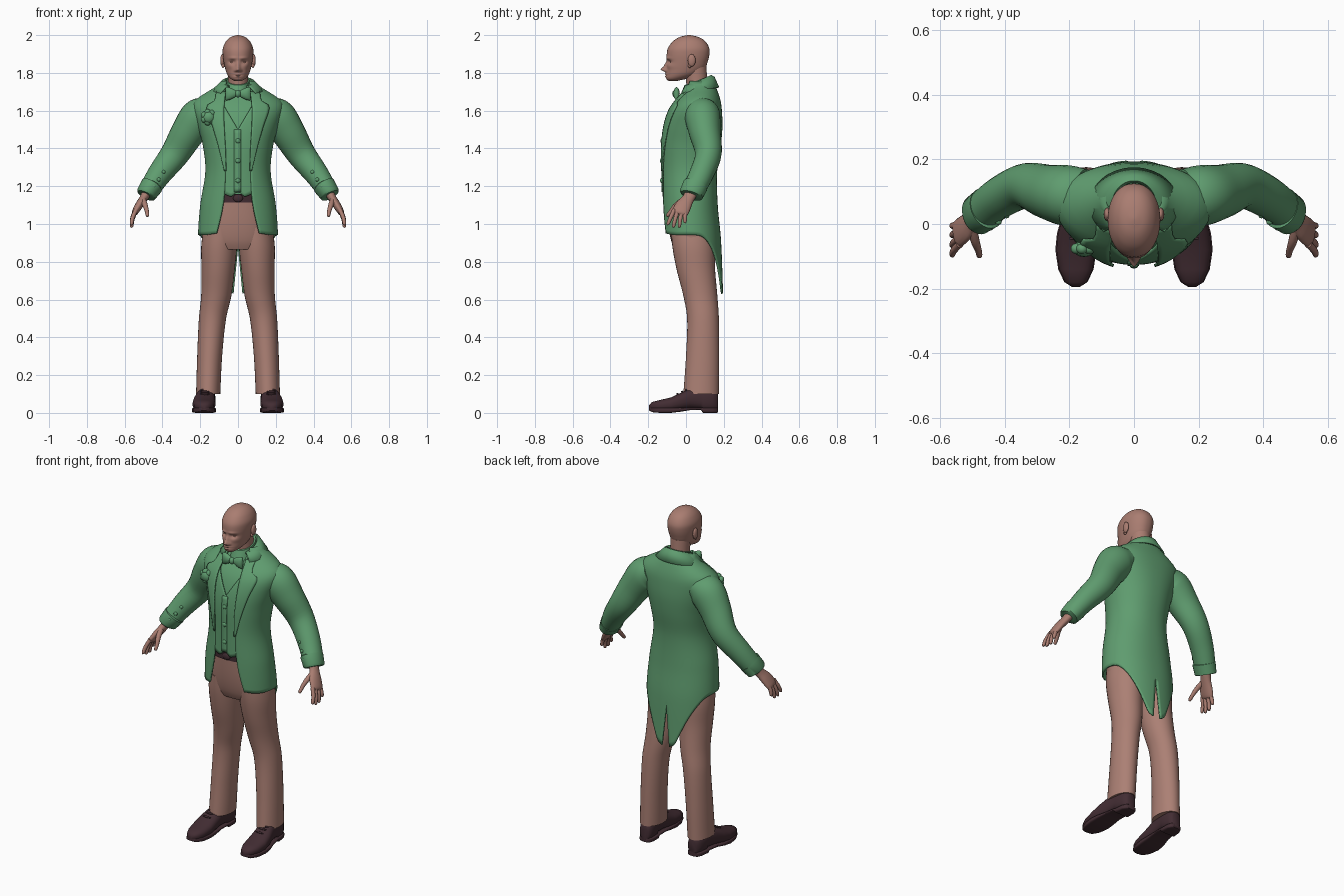
import bpy, bmesh, math
from mathutils import Vector

def material(name, rgb):
    m = bpy.data.materials.new(name)
    m.diffuse_color = (*rgb, 1)
    return m

GREEN = material("green cloth", (0.115, 0.335, 0.16))
SKIN = material("skin", (0.40, 0.205, 0.165))
TAN = material("trouser cloth", (0.41, 0.215, 0.175))
DARK = material("dark leather", (0.055, 0.026, 0.033))

def finish(name, bm, mat, mirror=False, thick=0, angle=45):
    bmesh.ops.recalc_face_normals(bm, faces=bm.faces)
    me = bpy.data.meshes.new(name)
    bm.to_mesh(me)
    bm.free()
    me.materials.append(mat)
    me.polygons.foreach_set("use_smooth", [True] * len(me.polygons))
    me.set_sharp_from_angle(angle=math.radians(angle))
    ob = bpy.data.objects.new(name, me)
    bpy.context.collection.objects.link(ob)
    if mirror:
        ob.modifiers.new("mirror", 'MIRROR').merge_threshold = 0.0015
    if thick:
        s = ob.modifiers.new("thickness", 'SOLIDIFY')
        s.thickness, s.offset = thick, 0
    return ob

def surface(name, rows, mat, closed=True, **kw):
    """Skin a list of rows of points; closed rows become capped tubes."""
    bm = bmesh.new()
    vs = [[bm.verts.new(p) for p in r] for r in rows]
    n = len(rows[0])
    for a, b in zip(vs, vs[1:]):
        for i in range(n if closed else n - 1):
            j = (i + 1) % n
            bm.faces.new((a[i], a[j], b[j], b[i]))
    if closed:
        bm.faces.new(vs[0])
        bm.faces.new(vs[-1])
    return finish(name, bm, mat, **kw)

def interp(table, t):
    """Smooth interpolation of a table whose first column is the key."""
    t = min(max(t, table[0][0]), table[-1][0])
    k = next(i for i in range(len(table) - 1) if t <= table[i + 1][0])
    slope = lambda i, c: ((table[min(i + 1, len(table) - 1)][c] - table[max(i - 1, 0)][c]) /
                          (table[min(i + 1, len(table) - 1)][0] - table[max(i - 1, 0)][0]))
    a, b = table[k], table[k + 1]
    h = b[0] - a[0]
    s = (t - a[0]) / h
    return [(2*s**3 - 3*s*s + 1) * a[c] + (s**3 - 2*s*s + s) * h * slope(k, c) +
            (3*s*s - 2*s**3) * b[c] + (s**3 - s*s) * h * slope(k + 1, c) for c in range(1, len(a))]

E = 0.88
def section(table, z, a, grow=0.0):
    w, yf, yb = interp(table, z)
    s = math.sin(a)
    return Vector((math.copysign(abs(s) ** E, s) * (w + grow),
                   (yf + yb) / 2 - ((yb - yf) / 2 + grow) * math.cos(a), z))

def body(name, table, z0, z1, mat, rows=24, n=48, grow=0.0):
    return surface(name, [[section(table, z0 + (z1 - z0) * r / rows, math.tau * i / n, grow)
                           for i in range(n)] for r in range(rows + 1)], mat)

def angle_at(table, z, x):
    return math.asin(min(1, max(0, x) / interp(table, z)[0]) ** (1 / E))

def on_front(table, x, z, out):
    p = section(table, z, angle_at(table, z, abs(x)))
    return Vector((x, p.y - out, z))

def tube(name, path, mat, n=18, mirror=True):
    """Oval tube through (x, y, z, radius across, radius in depth)."""
    rows = []
    for i, p in enumerate(path):
        d = (Vector(path[min(i + 1, len(path) - 1)][:3]) - Vector(path[max(i - 1, 0)][:3])).normalized()
        u = d.cross(Vector((0, 1, 0))).normalized()
        v = d.cross(u)
        rows.append([Vector(p[:3]) + u * p[3] * math.cos(math.tau * k / n) +
                     v * p[4] * math.sin(math.tau * k / n) for k in range(n)])
    return surface(name, rows, mat, mirror=mirror)

def smooth_tube(name, path, mat, steps=16, **kw):
    keyed = [(i, *p) for i, p in enumerate(path)]
    return tube(name, [interp(keyed, (len(path) - 1) * i / steps) for i in range(steps + 1)], mat, **kw)

def ball(name, loc, size, mat, mirror=False, seg=16):
    bm = bmesh.new()
    bmesh.ops.create_uvsphere(bm, u_segments=seg, v_segments=seg // 2, radius=1)
    for v in bm.verts:
        v.co = Vector((v.co[i] * size[i] + loc[i] for i in range(3)))
    return finish(name, bm, mat, mirror=mirror)

# Tailcoat outline: height, half width, front depth, back depth
COAT = [(0.63, 0.20, -0.11, 0.192), (0.92, 0.207, -0.122, 0.18), (1.10, 0.195, -0.125, 0.163),
        (1.28, 0.168, -0.125, 0.16), (1.42, 0.182, -0.125, 0.18), (1.52, 0.21, -0.112, 0.188),
        (1.60, 0.235, -0.085, 0.185), (1.645, 0.23, -0.055, 0.18), (1.68, 0.185, -0.025, 0.17),
        (1.72, 0.12, 0.0, 0.155), (1.76, 0.08, 0.005, 0.135)]
OPENING = [(0.9, 0.125), (0.96, 0.11), (1.08, 0.082), (1.2, 0.068), (1.35, 0.068), (1.6, 0.078), (1.76, 0.06)]
HEM = [(0, 0.95), (0.5, 0.942), (1.3, 0.942), (1.75, 0.93), (2.1, 0.88), (2.45, 0.80), (2.75, 0.71),
       (2.95, 0.65), (3.15, 0.63)]
rows = []
for r in range(41):
    row = []
    for c in range(41):
        u = c / 40
        hem = interp(HEM, u * math.pi)[0]
        z = hem + (1.755 - hem) * r / 40
        a0 = angle_at(COAT, z, interp(OPENING, z)[0])
        a1 = math.pi - angle_at(COAT, z, (0.87 - z) * 0.1)
        row.append(section(COAT, z, a0 + (a1 - a0) * u))
    rows.append(row)
surface("tailcoat", rows, GREEN, closed=False, mirror=True, thick=0.01)

# Lapels and turned collar
LAPEL = [(1.28, 0.072), (1.40, 0.10), (1.52, 0.135), (1.61, 0.165), (1.635, 0.155), (1.65, 0.125), (1.70, 0.115)]
rows = []
for r in range(25):
    z = 1.28 + 0.42 * r / 24
    x0, x1 = interp(OPENING, z)[0] - 0.004, interp(LAPEL, z)[0]
    rows.append([on_front(COAT, x0 + (x1 - x0) * k / 6, z, 0.011) for k in range(7)])
surface("lapel", rows, GREEN, closed=False, mirror=True, thick=0.008)
rows = []
for k in range(25):
    a = 0.75 + (math.pi - 0.75) * k / 24
    t = (1 - math.cos(a)) / 2
    s, c = math.sin(a), math.cos(a)
    rows.append([(0.062 * s, 0.06 - 0.065 * c, 1.70 + 0.065 * t), (0.070 * s, 0.06 - 0.075 * c, 1.72 + 0.065 * t),
                 (0.086 * s, 0.06 - 0.088 * c, 1.722 + 0.055 * t), (0.135 * s, 0.06 - 0.112 * c, 1.688 + 0.035 * t)])
surface("coat_collar", rows, GREEN, closed=False, mirror=True, thick=0.008)

# Shirt, waistcoat panels, buttons
body("shirt", COAT, 1.165, 1.74, GREEN, grow=-0.012)
rows = []
for k in range(13):
    x = 0.09 * k / 12
    lo = 1.175 - 0.9 * x if x < 0.035 else 1.1435 + 0.4 * (x - 0.035)
    hi = 1.50 + 1.7 * x
    rows.append([on_front(COAT, x, lo + (hi - lo) * r / 20, -0.004) for r in range(21)])
surface("waistcoat", rows, GREEN, closed=False, mirror=True, thick=0.009)
surface("waistcoat_placket", [[on_front(COAT, x, 1.17 + 0.33 * r / 16, 0.002) for r in range(17)]
                              for x in (-0.02, 0, 0.015)], GREEN, closed=False, thick=0.005)
for z in (1.44, 1.335, 1.23):
    ball("waistcoat_button", on_front(COAT, 0, z, 0.004), (0.013, 0.008, 0.013), GREEN)

# Shirt collar and bow tie
surface("shirt_collar", [[((0.066 - 0.006 * t) * math.sin(a), 0.045 + 0.015 * t - (0.078 - 0.01 * t) * math.cos(a),
                           1.675 + 0.06 * t + 0.025 * t * (1 - math.cos(a)))
                          for a in [math.tau * i / 36 for i in range(36)]] for t in (0, 0.5, 1)], GREEN)
def wing(x, h, d):
    return [(x, -0.05 + d * math.cos(a), 1.69 + h * math.sin(a)) for a in [math.tau * i / 16 for i in range(16)]]
surface("bow_tie_wing", [wing(*p) for p in ((0.004, 0.013, 0.01), (0.025, 0.024, 0.016), (0.045, 0.033, 0.017),
                                            (0.062, 0.036, 0.012), (0.066, 0.032, 0.006))], GREEN, mirror=True)
ball("bow_tie_knot", (0, -0.056, 1.69), (0.016, 0.017, 0.02), GREEN)

# Flower on the chest
bloom = on_front(COAT, -0.155, 1.565, 0.012)
ball("flower_centre", bloom, (0.034, 0.026, 0.034), GREEN)
for k in range(7):
    a = math.tau * k / 7
    ball("flower_petal", bloom + Vector((0.026 * math.cos(a), 0.0, 0.026 * math.sin(a))), (0.019, 0.018, 0.019), GREEN, seg=10)
ball("flower_stem", bloom + Vector((0.008, 0.004, -0.045)), (0.008, 0.008, 0.025), GREEN, seg=10)

# Sleeves, cuffs and sleeve buttons
smooth_tube("sleeve", [(0.15, 0.085, 1.60, 0.075, 0.085), (0.205, 0.088, 1.566, 0.10, 0.094), (0.265, 0.10, 1.485, 0.09, 0.084),
                       (0.335, 0.118, 1.37, 0.076, 0.07), (0.415, 0.082, 1.265, 0.064, 0.064),
                       (0.478, 0.035, 1.17, 0.053, 0.06)], GREEN, steps=24, n=28)
tube("cuff", [(0.455, 0.05, 1.205, 0.052, 0.058), (0.456, 0.049, 1.203, 0.060, 0.067), (0.486, 0.028, 1.158, 0.054, 0.064),
              (0.489, 0.026, 1.152, 0.047, 0.056)], GREEN, n=28)
for x, y, z in ((0.395, 0.028, 1.275), (0.42, 0.007, 1.235), (0.445, -0.01, 1.20)):
    ball("sleeve_button", (x, y, z), (0.011, 0.011, 0.011), GREEN, mirror=True, seg=10)

# Hands
smooth_tube("palm", [(0.478, 0.035, 1.175, 0.026, 0.034), (0.50, 0.012, 1.135, 0.022, 0.032), (0.523, -0.012, 1.10, 0.021, 0.042),
                     (0.545, -0.03, 1.063, 0.017, 0.043), (0.552, -0.035, 1.05, 0.008, 0.032)], SKIN)
for y0, y1, z1 in ((-0.062, -0.095, 0.995), (-0.042, -0.066, 0.982), (-0.02, -0.035, 0.982), (0.0, -0.005, 1.005)):
    zm = (1.07 + z1) / 2
    smooth_tube("finger", [(0.54, y0, 1.075, 0.012, 0.012), (0.558, (y0 + y1) / 2 - 0.003, zm, 0.011, 0.011),
                           (0.563, y1, z1 + 0.006, 0.009, 0.009), (0.562, y1, z1, 0.003, 0.003)], SKIN, steps=9, n=10)
smooth_tube("thumb", [(0.503, -0.01, 1.13, 0.016, 0.016), (0.492, -0.053, 1.10, 0.014, 0.014), (0.483, -0.078, 1.07, 0.011, 0.011),
                      (0.479, -0.098, 1.045, 0.009, 0.009), (0.478, -0.102, 1.04, 0.003, 0.003)], SKIN, steps=10, n=10)

# Trousers and belt
HIPS = [(0.85, 0.15, -0.05, 0.12), (0.90, 0.185, -0.075, 0.145), (1.0, 0.188, -0.095, 0.15), (1.16, 0.165, -0.108, 0.14)]
body("trouser_seat", HIPS, 0.865, 1.15, TAN, rows=12)
LEG = [(0.10, 0.158, 0.08, 0.064, 0.094), (0.30, 0.150, 0.088, 0.066, 0.088), (0.50, 0.135, 0.09, 0.072, 0.084),
       (0.62, 0.115, 0.076, 0.08, 0.09), (0.76, 0.105, 0.052, 0.088, 0.102), (0.88, 0.100, 0.040, 0.095, 0.112),
       (0.98, 0.094, 0.03, 0.088, 0.11)]
rows = []
for r in range(31):
    z = 0.10 + 0.88 * r / 30
    cx, cy, rx, ry = interp(LEG, z)
    rows.append([(cx + rx * math.cos(math.tau * i / 32), cy + ry * math.sin(math.tau * i / 32), z) for i in range(32)])
surface("trouser_leg", rows, TAN, mirror=True)
body("belt", HIPS, 1.115, 1.16, DARK, rows=3, grow=0.006)
ball("belt_buckle", (0, -0.112, 1.137), (0.026, 0.009, 0.021), DARK)

# Shoes: depth, centre, half width, top height, sole underside
SHOE = [(-0.195, 0.18, 0.012, 0.042, 0.012), (-0.18, 0.18, 0.036, 0.058, 0.004), (-0.14, 0.18, 0.055, 0.068, 0.0),
        (-0.08, 0.18, 0.064, 0.082, 0.0), (-0.03, 0.178, 0.061, 0.105, 0.006), (0.02, 0.172, 0.053, 0.128, 0.014),
        (0.08, 0.166, 0.048, 0.135, 0.014), (0.09, 0.165, 0.048, 0.135, 0.0), (0.14, 0.162, 0.045, 0.125, 0.0),
        (0.163, 0.16, 0.034, 0.11, 0.0), (0.17, 0.16, 0.022, 0.095, 0.002)]
def oval(y, cx, hw, z0, z1, p):
    f = lambda v: math.copysign(abs(v) ** p, v)
    return [(cx + hw * f(math.cos(a)), y, (z0 + z1) / 2 + (z1 - z0) / 2 * f(math.sin(a)))
            for a in [math.tau * (i + 0.5) / 24 for i in range(24)]]
surface("shoe_upper", [oval(y, c, h * 0.95, b + 0.008, t, 0.8) for y, c, h, t, b in SHOE], DARK, mirror=True)
surface("shoe_sole", [oval(y, c, h, b, 0.028, 0.4) for y, c, h, t, b in SHOE], DARK, mirror=True)
for y, z in ((-0.045, 0.10), (-0.02, 0.112), (0.0, 0.121)):
    ball("shoe_lace", (0.176, y, z), (0.028, 0.006, 0.006), DARK, mirror=True, seg=10)

# Head with sculpted face, neck and ears
HEAD = [(1.757, 0.018, -0.092, -0.05), (1.768, 0.038, -0.104, 0.0), (1.79, 0.056, -0.105, 0.06), (1.82, 0.067, -0.103, 0.098),
        (1.86, 0.076, -0.101, 0.115), (1.90, 0.081, -0.102, 0.124), (1.93, 0.080, -0.096, 0.123), (1.96, 0.068, -0.076, 0.108),
        (1.98, 0.052, -0.052, 0.086), (1.993, 0.032, -0.024, 0.056), (2.0, 0.006, 0.01, 0.022)]
# centre x, centre z, spread x, spread z, outward amount
FACE = [(0, 1.818, 0.013, 0.012, 0.026), (0, 1.838, 0.010, 0.020, 0.013), (0.014, 1.812, 0.008, 0.008, 0.008),
        (0.031, 1.858, 0.017, 0.011, -0.012), (0.028, 1.878, 0.022, 0.008, 0.005), (0, 1.793, 0.020, 0.005, 0.006),
        (0, 1.781, 0.018, 0.005, 0.006), (0, 1.787, 0.022, 0.0025, -0.003), (0.045, 1.835, 0.018, 0.015, 0.004)]
rows = []
for r in range(91):
    z = 1.757 + 0.243 * r / 90
    row = []
    for i in range(96):
        p = section(HEAD, z, math.tau * i / 96)
        if p.y < 0:
            for cx, cz, sx, sz, amt in FACE:
                p.y -= amt * math.exp(-((abs(p.x) - cx) / sx) ** 2 - ((z - cz) / sz) ** 2)
        row.append(p)
    rows.append(row)
surface("head", rows, SKIN, angle=80)
smooth_tube("neck", [(0, 0.062, 1.66, 0.056, 0.06), (0, 0.058, 1.74, 0.053, 0.056), (0, 0.05, 1.83, 0.055, 0.058)], SKIN, n=32, mirror=False)
ball("eyeball", (0.031, -0.073, 1.857), (0.013, 0.011, 0.008), SKIN, mirror=True)
ball("ear", (0.083, 0.03, 1.866), (0.011, 0.021, 0.033), SKIN, mirror=True)
ball("ear_lobe", (0.079, 0.02, 1.838), (0.008, 0.010, 0.012), SKIN, mirror=True, seg=10)
